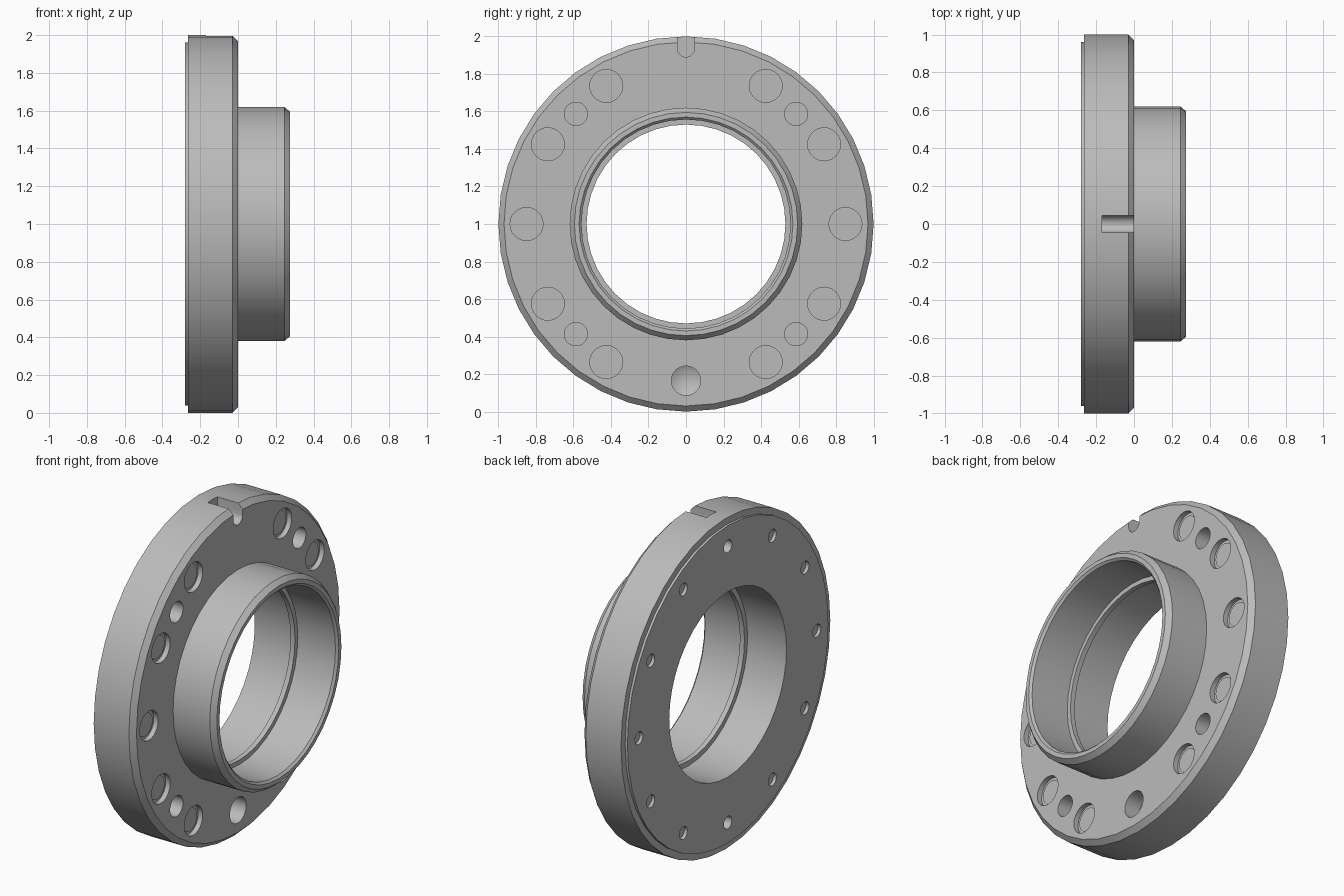
import bpy, bmesh, math
from mathutils import Matrix, Vector

if "Cube" in bpy.data.objects:
    bpy.data.objects.remove(bpy.data.objects["Cube"], do_unlink=True)

AXIS_Z = 1.0
RING = 0.85          # pitch radius of the bolt circle

steel = bpy.data.materials.new("steel grey")
steel.use_nodes = True
steel.diffuse_color = (0.5, 0.5, 0.5, 1)
steel.node_tree.nodes["Principled BSDF"].inputs["Base Color"].default_value = (0.5, 0.5, 0.5, 1)


def make_object(name, bm):
    bmesh.ops.recalc_face_normals(bm, faces=bm.faces)
    mesh = bpy.data.meshes.new(name)
    bm.to_mesh(mesh)
    bm.free()
    obj = bpy.data.objects.new(name, mesh)
    bpy.context.collection.objects.link(obj)
    mesh.materials.append(steel)
    return obj


def smooth(obj):
    bpy.ops.object.select_all(action="DESELECT")
    obj.select_set(True)
    bpy.context.view_layer.objects.active = obj
    bpy.ops.object.shade_smooth_by_angle(angle=math.radians(30))


def lathe(bm, profile, segments):
    """Closed (x, radius) profile turned about the x axis."""
    rings = []
    for i in range(segments):
        a = 2 * math.pi * i / segments
        rings.append([bm.verts.new((x, r * math.sin(a), AXIS_Z + r * math.cos(a)))
                      for x, r in profile])
    n = len(profile)
    for i in range(segments):
        a, b = rings[i], rings[(i + 1) % segments]
        for j in range(n):
            k = (j + 1) % n
            bm.faces.new((a[j], a[k], b[k], b[j]))


def polar(degrees, radius=RING):
    a = math.radians(degrees)
    return radius * math.cos(a), AXIS_Z + radius * math.sin(a)


def rod(bm, y, z, x0, x1, r0, r1=None, segments=24):
    """Cylinder or cone along x, from x0 (radius r0) to x1 (radius r1)."""
    place = Matrix.Translation(((x0 + x1) / 2, y, z)) @ Matrix.Rotation(math.pi / 2, 4, "Y")
    bmesh.ops.create_cone(bm, cap_ends=True, segments=segments, radius1=r0,
                          radius2=r0 if r1 is None else r1, depth=x1 - x0, matrix=place)


# Flange, hub and stepped bore as one turned body
body_profile = [
    (-0.28, 0.56), (-0.28, 0.96), (-0.265, 0.96), (-0.265, 1.0),
    (-0.03, 1.0), (0.0, 0.97), (0.0, 0.62), (0.245, 0.62),
    (0.275, 0.595), (0.275, 0.57), (0.262, 0.557), (0.01, 0.557),
    (0.01, 0.53), (-0.02, 0.53), (-0.02, 0.56),
]
bm = bmesh.new()
lathe(bm, body_profile, 40)
flange = make_object("flange_body", bm)

# Cutters: bolt pockets on the front, small tip recesses on the back
bolt_angles = [a for a in range(0, 360, 30) if a not in (90, 270)]
bm = bmesh.new()
for a in bolt_angles:
    y, z = polar(a)
    rod(bm, y, z, -0.03, 0.05, 0.088)
    rod(bm, y, z, -0.33, -0.26, 0.038)

# Plain blind holes between the bolts
for a in (45, 135, 225, 315):
    y, z = polar(a, 0.83)
    rod(bm, y, z, -0.16, 0.05, 0.062)

# Tapped blind holes at the top and bottom of the back
for a in (90, 270):
    y, z = polar(a, 0.835)
    rod(bm, y, z, -0.33, -0.21, 0.038)

# Drilled hole with a conical end at the bottom of the front
y, z = polar(270, 0.835)
profile = [(0.05, 0.078), (-0.1, 0.078), (-0.14, 0.0)]
start, end = profile[0], profile[1]
rings = []
for x, r in (start, end):
    rings.append([bm.verts.new((x, y + r * math.cos(t * math.pi / 12),
                                z + r * math.sin(t * math.pi / 12))) for t in range(24)])
tip = bm.verts.new((profile[2][0], y, z))
bm.faces.new(rings[0])
for i in range(24):
    j = (i + 1) % 24
    bm.faces.new((rings[0][i], rings[0][j], rings[1][j], rings[1][i]))
    bm.faces.new((rings[1][i], rings[1][j], tip))

# Round-bottomed key slot in the top rim
outline = [(0.045, 2.1), (-0.045, 2.1)]
for i in range(13):
    a = math.pi + math.pi * i / 12
    outline.append((0.045 * math.cos(a), 1.935 + 0.045 * math.sin(a)))
slot = bm.faces.new([bm.verts.new((-0.17, y, z)) for y, z in outline])
extruded = bmesh.ops.extrude_face_region(bm, geom=[slot], use_keep_orig=True)
bmesh.ops.translate(bm, vec=Vector((0.22, 0, 0)),
                    verts=[v for v in extruded["geom"] if isinstance(v, bmesh.types.BMVert)])
cutter = make_object("hole_cutter", bm)
cutter.hide_render = True

# Cut the holes and drop the helper
cut = flange.modifiers.new("holes", "BOOLEAN")
cut.operation = "DIFFERENCE"
cut.solver = "EXACT"
cut.object = cutter
bpy.context.view_layer.objects.active = flange
flange.select_set(True)
bpy.ops.object.modifier_apply(modifier=cut.name)
bpy.data.objects.remove(cutter, do_unlink=True)
smooth(flange)

# Bolt heads sitting in the front pockets
bm = bmesh.new()
for a in bolt_angles:
    y, z = polar(a)
    rod(bm, y, z, -0.04, -0.025, 0.07)
smooth(make_object("bolt_heads", bm))
